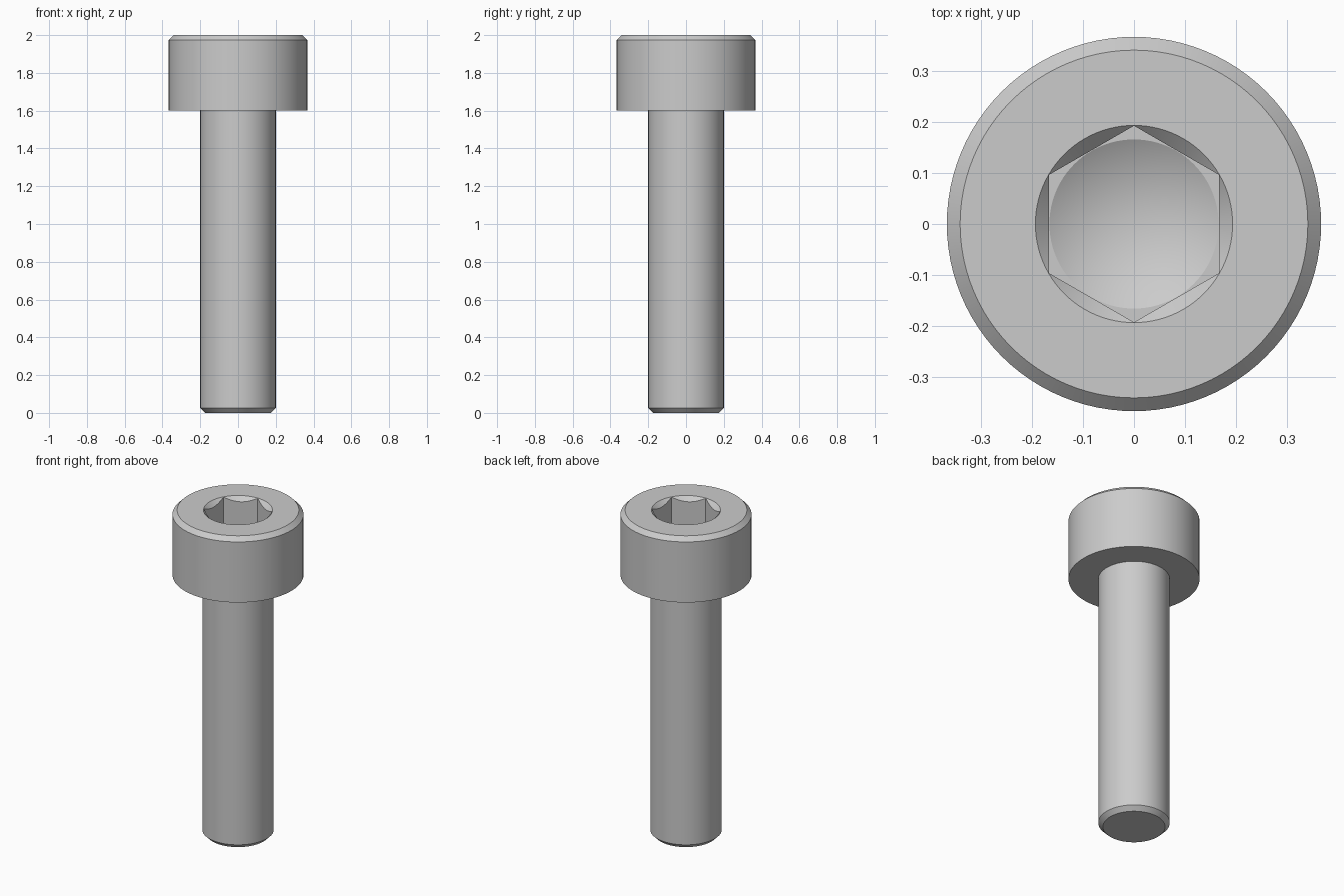
import bpy, bmesh, math

if "Cube" in bpy.data.objects:
    bpy.data.objects.remove(bpy.data.objects["Cube"])

SEGMENTS = 96
HEIGHT = 2.0
HEAD_R, HEAD_BASE = 0.3667, 1.6
SHANK_R = 0.2
BEVEL = 0.026
HEX_APOTHEM = 0.1667
HEX_R = HEX_APOTHEM / math.cos(math.pi / 6)
FLOOR = HEIGHT - 0.173

steel = bpy.data.materials.new("steel grey")
steel.use_nodes = True
colour = (0.6, 0.6, 0.6, 1)
steel.diffuse_color = colour
steel.node_tree.nodes["Principled BSDF"].inputs["Base Color"].default_value = colour


def lathe(name, profile, sides=SEGMENTS, start=0.0):
    """Revolve (radius, height) points about z into a closed solid."""
    bm = bmesh.new()
    rings = []
    for r, z in profile:
        if r == 0:
            rings.append([bm.verts.new((0, 0, z))] * sides)
            continue
        angles = [start + math.tau * i / sides for i in range(sides)]
        rings.append([bm.verts.new((r * math.cos(a), r * math.sin(a), z)) for a in angles])
    for low, high in zip(rings, rings[1:]):
        for i in range(sides):
            j = (i + 1) % sides
            corners = list(dict.fromkeys((low[i], low[j], high[j], high[i])))
            bm.faces.new(corners)
    # Flat caps on open ends
    for ring, (r, z) in ((rings[0], profile[0]), (rings[-1], profile[-1])):
        if r > 0:
            bm.faces.new(ring)
    bmesh.ops.recalc_face_normals(bm, faces=bm.faces)
    mesh = bpy.data.meshes.new(name)
    bm.to_mesh(mesh)
    bm.free()
    mesh.materials.append(steel)
    obj = bpy.data.objects.new(name, mesh)
    bpy.context.collection.objects.link(obj)
    return obj


# Bolt body: bevelled tip, shank and bevelled cylindrical head
bolt = lathe("socket_head_bolt", [
    (SHANK_R - BEVEL, 0), (SHANK_R, BEVEL),
    (SHANK_R, HEAD_BASE), (HEAD_R, HEAD_BASE),
    (HEAD_R, HEIGHT - BEVEL), (HEAD_R - BEVEL, HEIGHT)])

# Cutters: hexagonal socket, drilled cone below it, countersink at the rim
rim = HEX_R + 0.0007
drill_r = HEX_APOTHEM - 0.001
cutters = [
    lathe("hex_cutter", [(HEX_R, FLOOR), (HEX_R, HEIGHT + 0.1)], 6, math.pi / 6),
    lathe("drill_cutter", [(0, FLOOR - drill_r * math.tan(math.pi / 6)),
                           (drill_r, FLOOR), (drill_r, FLOOR + 0.05)]),
    lathe("countersink_cutter", [(0, HEIGHT - rim + 0.06), (rim - 0.06, HEIGHT - 0.06),
                                 (rim + 0.05, HEIGHT + 0.05)]),
]

bpy.ops.object.select_all(action="DESELECT")
bolt.select_set(True)
bpy.context.view_layer.objects.active = bolt
for cutter in cutters:
    cutter.hide_render = True
    cut = bolt.modifiers.new(cutter.name, "BOOLEAN")
    cut.operation = "DIFFERENCE"
    cut.solver = "EXACT"
    cut.object = cutter
    bpy.ops.object.modifier_apply(modifier=cut.name)
for cutter in cutters:
    bpy.data.objects.remove(cutter)

bpy.ops.object.shade_smooth_by_angle(angle=math.radians(25))
